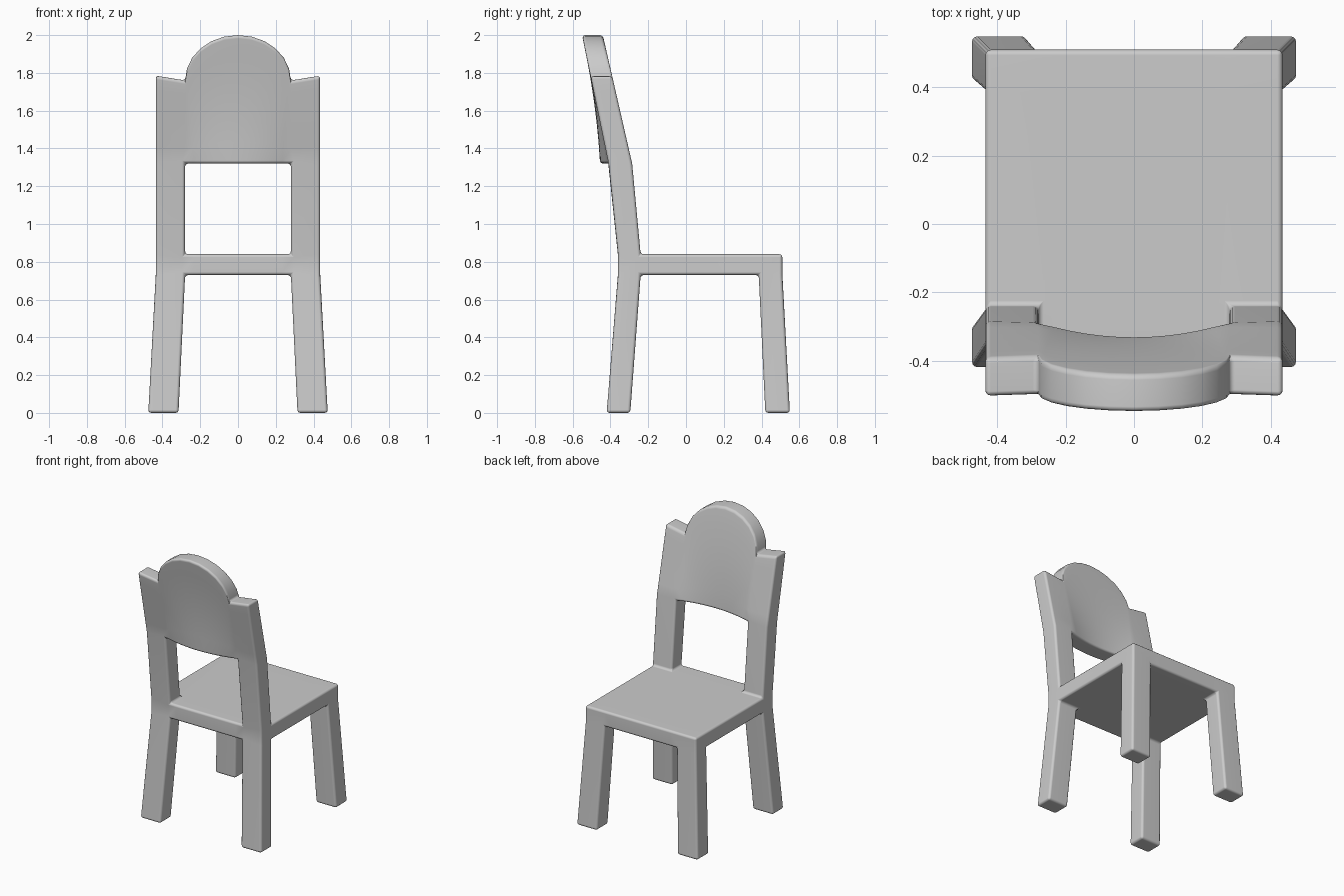
import bpy, bmesh, math
from collections import Counter

if "Cube" in bpy.data.objects:
    bpy.data.objects.remove(bpy.data.objects["Cube"])

N = 12                      # columns across the back panel
R = 6                       # rows up the back panel
OUT, INN = 0.435, 0.28      # outer and inner x of legs and posts
Y = [-0.36, -0.24, 0.385, 0.51]
Z = [0.0, 0.73, 0.84, 1.32]


def lerp(a, b, t):
    return a + (b - a) * t


def position(i, j, k):
    """Lattice index -> point on the chair."""
    outer = i in (0, N + 2)
    u = max(-1, min(1, 2 * (i - 1) / N - 1))
    x = math.copysign(OUT, u) if outer else INN * u
    y = Y[j]
    # splayed feet
    if k == 0:
        x = math.copysign(0.475 if outer else 0.315, u)
        return x, (-0.42, -0.295, 0.42, 0.55)[j], 0.0
    if k < 3:
        return x, y, Z[k]
    # raked posts and curved panel with an arched top
    t = (k - 3) / R
    if outer:
        top = 1.785
    else:
        top = 1.76 + 0.24 * math.cos(u * math.pi / 2)
        x = lerp(x, INN * math.sin(u * math.pi / 2), t)
    z = lerp(Z[3], top, t)
    h = (z - Z[3]) / 0.46
    y = lerp(-0.41, -0.505, h) if j == 0 else lerp(-0.285, -0.39, h)
    s = min(1, abs(x) / INN)
    y -= 0.045 * (1 - s * s) * max(0, 1 - (z - Z[3]) / 0.6) ** 2
    return x, y, z


# occupied lattice cells, part by part
sides = (0, N + 1)
every = range(N + 2)
cells = set()


def fill(xs, ys, zs):
    cells.update((i, j, k) for i in xs for j in ys for k in zs)


fill(sides, (0, 2), (0,))               # four legs
fill(every, (0, 1, 2), (1,))            # seat
fill(sides, (0,), (2,))                 # back posts
fill(every, (0,), range(3, 3 + R))      # back panel and post tops

# keep only the outside faces of the cells
RING = ((0, 0), (1, 0), (1, 1), (0, 1))
faces, count = {}, Counter()
for c in cells:
    for axis in range(3):
        a, b = (axis + 1) % 3, (axis + 2) % 3
        for d in (0, 1):
            quad = []
            for p, q in RING:
                v = list(c)
                v[axis] += d
                v[a] += p
                v[b] += q
                quad.append(tuple(v))
            key = frozenset(quad)
            faces[key] = quad
            count[key] += 1

bm = bmesh.new()
verts = {}
for key, quad in faces.items():
    if count[key] == 1:
        for v in quad:
            if v not in verts:
                verts[v] = bm.verts.new(position(*v))
        bm.faces.new([verts[v] for v in quad])

# merge the flat strips of seat and panel underside
low = [e for e in bm.edges if all(v.co.z < 1.33 for v in e.verts)]
bmesh.ops.dissolve_limit(bm, angle_limit=math.radians(1), edges=low,
                         verts=list({v for e in low for v in e.verts}))
bmesh.ops.recalc_face_normals(bm, faces=bm.faces)

mesh = bpy.data.meshes.new("chair")
bm.to_mesh(mesh)
bm.free()
chair = bpy.data.objects.new("chair", mesh)
bpy.context.collection.objects.link(chair)

# rounded edges and inner fillets
bevel = chair.modifiers.new("soft_edges", 'BEVEL')
bevel.width = 0.016
bevel.segments = 3
bevel.limit_method = 'ANGLE'
bevel.angle_limit = math.radians(35)
bevel.use_clamp_overlap = False

bpy.context.view_layer.objects.active = chair
chair.select_set(True)
bpy.ops.object.shade_smooth_by_angle(angle=math.radians(40))
normals = chair.modifiers.new("clean_shading", 'WEIGHTED_NORMAL')
normals.keep_sharp = False
